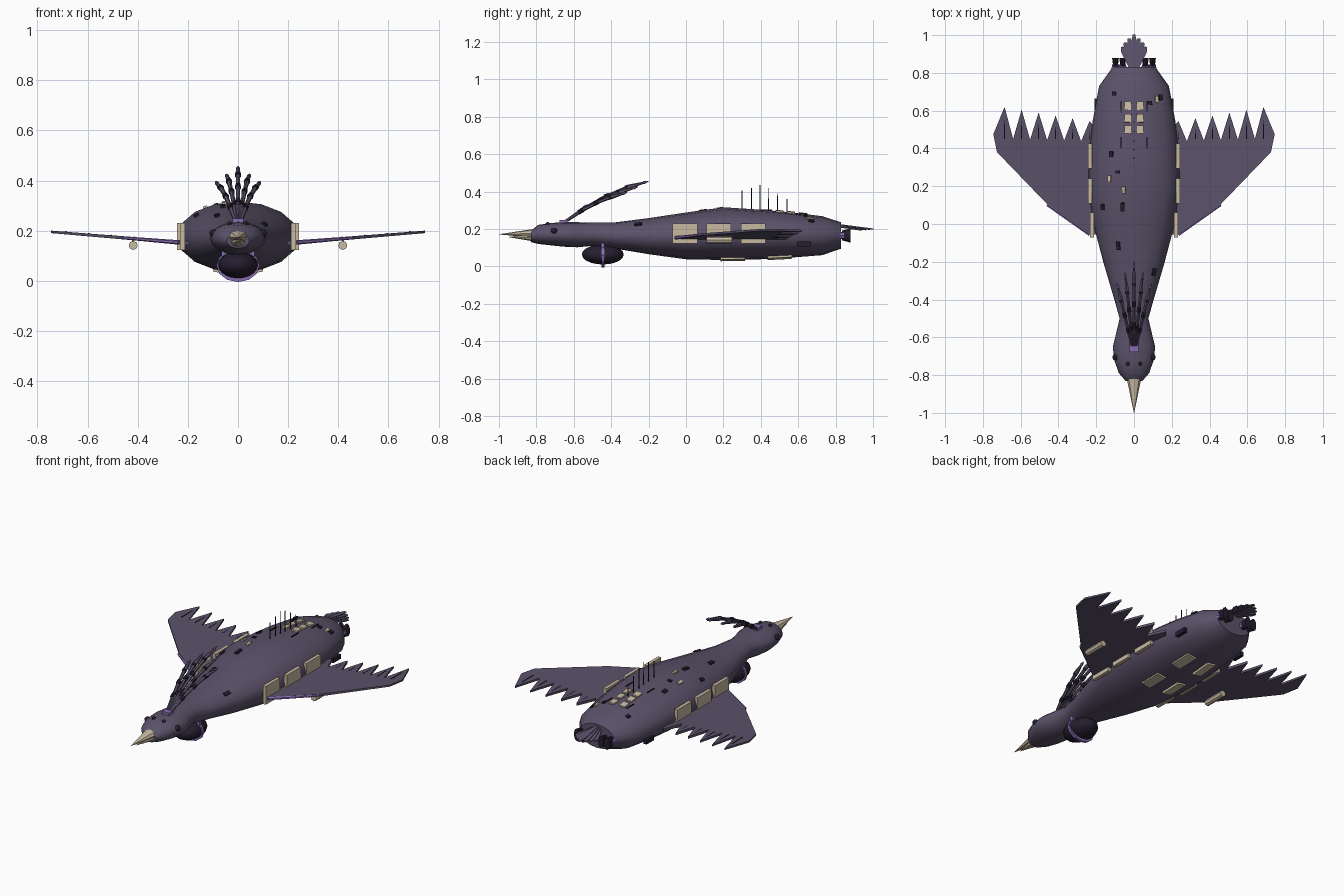
import bpy, bmesh, math
from mathutils import Vector, Matrix

if "Cube" in bpy.data.objects:
    bpy.data.objects.remove(bpy.data.objects["Cube"])


def mat(name, col):
    m = bpy.data.materials.new(name)
    m.diffuse_color = (*col, 1)
    m.use_nodes = True
    m.node_tree.nodes["Principled BSDF"].inputs["Base Color"].default_value = m.diffuse_color
    return m


HULL = mat("hull_violet_grey", (0.105, 0.085, 0.145))
CREAM = mat("cream", (0.58, 0.49, 0.36))
PURPLE = mat("purple_trim", (0.25, 0.15, 0.45))
DARK = mat("dark", (0.018, 0.013, 0.028))


def finish(name, bm, m, smooth=None):
    bmesh.ops.recalc_face_normals(bm, faces=bm.faces)
    me = bpy.data.meshes.new(name)
    bm.to_mesh(me)
    bm.free()
    me.materials.append(m)
    o = bpy.data.objects.new(name, me)
    bpy.context.collection.objects.link(o)
    if smooth:
        bpy.ops.object.select_all(action='DESELECT')
        o.select_set(True)
        bpy.context.view_layer.objects.active = o
        bpy.ops.object.shade_smooth_by_angle(angle=math.radians(smooth))
    return o


def loft(name, rings, m, smooth=None):
    bm = bmesh.new()
    vs = [[bm.verts.new(p) for p in r] for r in rings]
    n = len(vs[0])
    for a, b in zip(vs, vs[1:]):
        for i in range(n):
            bm.faces.new((a[i], a[(i + 1) % n], b[(i + 1) % n], b[i]))
    bm.faces.new(vs[0])
    bm.faces.new(vs[-1])
    return finish(name, bm, m, smooth)


def box(name, loc, size, m, rot=None):
    bm = bmesh.new()
    M = Matrix.Translation(loc) @ (rot or Matrix()) @ Matrix.Diagonal((*size, 1))
    bmesh.ops.create_cube(bm, size=1, matrix=M)
    return finish(name, bm, m)


def cone(name, a, b, r1, r2, m, seg=8, flat=1):
    a, b = Vector(a), Vector(b)
    bm = bmesh.new()
    M = (Matrix.Translation((a + b) / 2) @ Matrix.Diagonal((1, 1, flat, 1))
         @ (b - a).to_track_quat('Z', 'Y').to_matrix().to_4x4())
    bmesh.ops.create_cone(bm, cap_ends=True, segments=seg, radius1=r1, radius2=r2,
                          depth=(b - a).length, matrix=M)
    return finish(name, bm, m)


def ball(name, loc, size, m, seg=12):
    bm = bmesh.new()
    bmesh.ops.create_uvsphere(bm, u_segments=seg, v_segments=seg * 2 // 3, radius=1,
                              matrix=Matrix.Translation(loc) @ Matrix.Diagonal((*size, 1)))
    return finish(name, bm, m, 40)


# Hull sections: y, half width, top z, bottom z
SEC = [(-.83, .045, .19, .13), (-.79, .08, .222, .12), (-.72, .105, .232, .112),
       (-.65, .112, .236, .105), (-.58, .095, .236, .102), (-.5, .076, .235, .11),
       (-.38, .11, .235, .095), (-.2, .163, .258, .065), (0, .215, .288, .038),
       (.2, .243, .316, .034), (.4, .235, .303, .038), (.55, .218, .29, .046),
       (.73, .185, .268, .06), (.8, .135, .245, .085), (.83, .115, .235, .095)]


def hull(y, a):
    for s, t in zip(SEC, SEC[1:]):
        if s[0] <= y <= t[0]:
            f = (y - s[0]) / (t[0] - s[0])
            w, zt, zb = (s[i] + (t[i] - s[i]) * f for i in (1, 2, 3))
            return Vector((w * math.cos(a), y, (zt + zb) / 2 + (zt - zb) / 2 * math.sin(a)))


loft("hull", [[hull(s[0], math.tau * i / 16) for i in range(16)] for s in SEC], HULL, 40)


def patch(name, x, y, size, m, top=True):
    """Plate lying on the hull at plan position x, y."""
    w = hull(y, 0).x
    a = math.acos(x / w) * (1 if top else -1)
    p, e = hull(y, a), 0.02
    du, dv = hull(y, a + e) - hull(y, a - e), hull(y + e, a) - hull(y - e, a)
    n = du.cross(dv).normalized()
    if n.dot(p - Vector((0, y, .17))) < 0:
        n = -n
    v = dv.normalized()
    R = Matrix((v.cross(n), v, n)).transposed().to_4x4()
    box(name, p, size, m, R)


# Beak halves
cone("upper_beak", (0, -.80, .178), (0, -1, .17), .042, 0.001, CREAM, 8, .6)
cone("lower_beak", (0, -.80, .152), (0, -.95, .158), .036, 0.001, CREAM, 8, .6)

# Roof windows, belly windows, scattered vents
for s in (-1, 1):
    for y in (.5, .56, .625):
        patch("roof_window", s * .033, y, (.036, .044, .012), CREAM)
    for y in (.25, .5):
        patch("belly_window", s * .07, y, (.055, .13, .016), CREAM, False)
VENTS = [(-.105, .69, .02), (.085, .64, .02), (-.12, .37, .03), (-.087, .275, .015),
         (-.165, .09, .03), (-.06, .09, .045), (-.083, -.115, .045), (.105, -.255, .04),
         (.14, .67, .03)]
for x, y, l in VENTS:
    patch("hull_vent", x, y, (.02, l, .014), DARK)
for x, y in ((-.055, .18), (-.13, .24), (.12, .66)):
    patch("hull_plate", x, y, (.018, .035, .012), CREAM)

# Pod under the neck with its band
ball("neck_pod", (0, -.445, .064), (.08, .112, .054), DARK, 16)
cone("pod_band", (0, -.453, .061), (0, -.437, .061), .066, .066, PURPLE, 12).scale = (1.3, 1, 1)
for s in (-1, 1):
    box("pod_strut", (s * .06, -.445, .11), (.012, .02, .05), PURPLE)

# Wing outline: leading edge, tip, then saw-tooth feathers back to the hull
wing = [(.15, -.06), (.235, -.055), (.455, .1), (.725, .38), (.745, .475)]
for i in range(6):
    wing += [(.685 - .09 * i, .62 - .015 * i), (.64 - .09 * i, .45 - .003 * i)]
wing = wing[:-1] + [(.15, .45)]


def wz(x):
    return .152 + .043 * (x - .22) / .525


for s in (-1, 1):
    loft("wing", [[(s * x, y, wz(x) + d * (.008 - .005 * (x - .15))) for x, y in wing]
                  for d in (-1, 1)], HULL)
    for i in range(6):
        x = .685 - .09 * i
        cone("feather_quill", (s * x, .45, wz(x) + .006), (s * x, .55 - .012 * i, wz(x) + .006),
             .003, .002, DARK, 6)
    cone("wing_leading_trim", (s * .235, -.056, .153), (s * .46, .1, wz(.46)),
         .009, .006, PURPLE, 6)
    # Lantern tank hung under the wing
    cone("wing_lantern", (s * .418, .11, .141), (s * .418, .245, .141), .018, .018, CREAM, 8)
    box("lantern_hanger", (s * .418, .175, .16), (.008, .03, .02), PURPLE)
    # Side windows, side hatch, eyes
    for y in (-.005, .175, .36):
        box("side_window", (s * (.233 if y > 0 else .222), y, .176), (.02, .132, .108), CREAM)
    box("side_hatch", (s * .198, .63, .12), (.02, .07, .026), DARK)
    ball("eye", (s * .098, -.705, .19), (.016, .018, .016), DARK)
    ball("brow_bead", (s * .033, -.74, .227), (.01, .012, .01), DARK, 8)
    # Twin exhaust nozzles
    for x, z in ((.098, .165), (.06, .165)):
        cone("exhaust_collar", (s * x, .815, z), (s * x, .845, z), .022, .018, PURPLE, 8)
        n = cone("exhaust_nozzle", (s * x, .835, 0), (s * x, .88, 0), .013, .019, DARK, 10)
        n.scale.z = 2
        n.location.z = z

# Mast row along the spine
for y, z in ((.3, .405), (.35, .42), (.395, .435), (.44, .42), (.49, .39), (.54, .36)):
    cone("spine_mast", (0, y, .285), (0, y, z), .003, .002, DARK, 6)
for x in (-.07, .07):
    for y in (.43, .62):
        box("roof_rail", (x, y, hull(y, math.acos(x / hull(y, 0).x)).z + .006),
            (.005, .06, .005), DARK)

# Head crest: segmented plumes fanned around a purple mount
box("crest_mount", (0, -.655, .237), (.045, .045, .022), PURPLE)
for i in range(-2, 3):
    k = 1 - .13 * abs(i)
    pts = [Vector((i * .047 * (.12 + .88 * t) * (1 if abs(i) < 2 else .95),
                   -.645 + .445 * t * k,
                   .24 + (.215 - .03 * abs(i)) * (1.55 * t - .55 * t * t)))
           for t in (0, .25, .5, .75, 1)]
    for j in range(4):
        last = j == 3
        cone("crest_plume", pts[j], pts[j + 1], .008 if not last else .013,
             .010 if not last else .003, HULL, 6)
        if j:
            d = (pts[j + 1] - pts[j]).normalized() * .014
            cone("crest_joint", pts[j] - d, pts[j] + d, .013, .011, DARK, 6)
    d = (pts[4] - pts[3]) * .25
    cone("crest_tip", pts[4] - d, pts[4], .009, .002, PURPLE, 6)

# Tail fan
for i in range(-3, 4):
    a = i * .13
    L = .19 - .018 * abs(i)
    z0 = .224 - .004 * abs(i)
    dirv, side = Vector((math.sin(a), math.cos(a), -.13)), Vector((math.cos(a), -math.sin(a), 0))
    base = Vector((i * .004, .812, z0))
    prof = [(0, -.006), (.8, -.015), (1, -.007), (1, .007), (.8, .015), (0, .006)]
    loft("tail_feather", [[base + dirv * (L * t) + side * w + Vector((0, 0, h)) for t, w in prof]
                          for h in (-.003, .003)], HULL)
